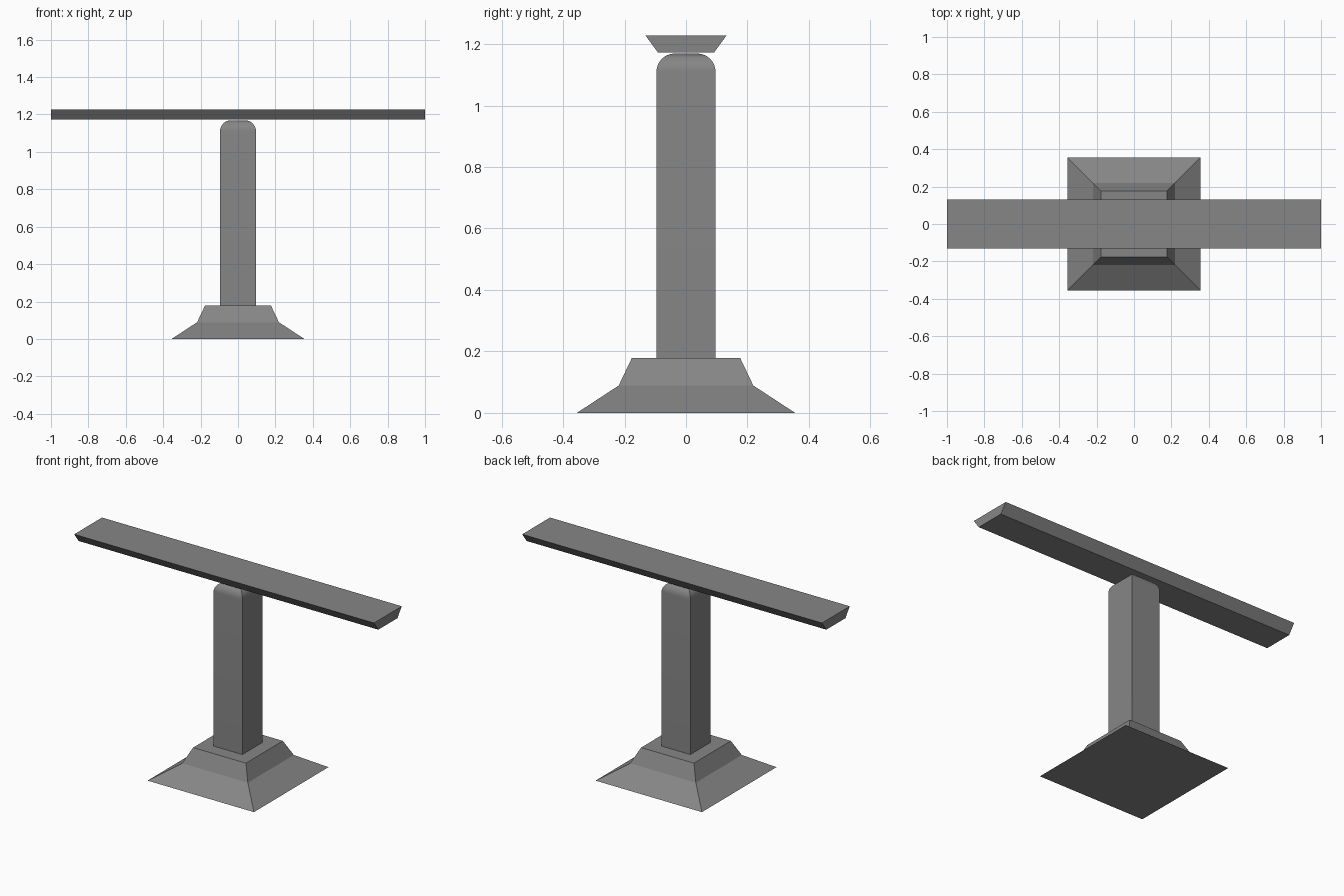
import bpy, bmesh, math

if "Cube" in bpy.data.objects:
    bpy.data.objects.remove(bpy.data.objects["Cube"])

# Dark grey paint shared by all parts
paint = bpy.data.materials.new("dark_grey")
paint.diffuse_color = (0.237, 0.237, 0.237, 1)
paint.use_nodes = True
paint.node_tree.nodes["Principled BSDF"].inputs["Base Color"].default_value = paint.diffuse_color


def make_object(name, rings):
    """Skin a stack of 4-point rings into a closed solid."""
    bm = bmesh.new()
    loops = [[bm.verts.new(p) for p in ring] for ring in rings]
    for a, b in zip(loops, loops[1:]):
        for i in range(4):
            j = (i + 1) % 4
            bm.faces.new((a[i], a[j], b[j], b[i]))
    bm.faces.new(loops[0][::-1])
    bm.faces.new(loops[-1])
    bmesh.ops.recalc_face_normals(bm, faces=bm.faces)
    mesh = bpy.data.meshes.new(name)
    bm.to_mesh(mesh)
    bm.free()
    mesh.materials.append(paint)
    obj = bpy.data.objects.new(name, mesh)
    bpy.context.collection.objects.link(obj)
    return obj


def rect(hx, hy, z):
    return [(-hx, -hy, z), (hx, -hy, z), (hx, hy, z), (-hx, hy, z)]


# Stepped pyramid foot
make_object("base", [rect(h, h, z) for h, z in
                     [(0.355, 0), (0.219, 0.089), (0.176, 0.179)]])

# Square post with a rounded top rim
half, radius, top, steps = 0.096, 0.059, 1.169, 8
profile = [(half, 0.179)]
for i in range(steps + 1):
    a = math.pi / 2 * i / steps
    profile.append((half - radius * (1 - math.cos(a)),
                    top - radius * (1 - math.sin(a))))
post = make_object("post", [rect(h, h, z) for h, z in profile])
bpy.context.view_layer.objects.active = post
post.select_set(True)
bpy.ops.object.shade_smooth_by_angle(angle=math.radians(30))

# Long crossbar, wider at the top than underneath
make_object("crossbar", [rect(1, 0.091, 1.172), rect(1, 0.132, 1.228)])
